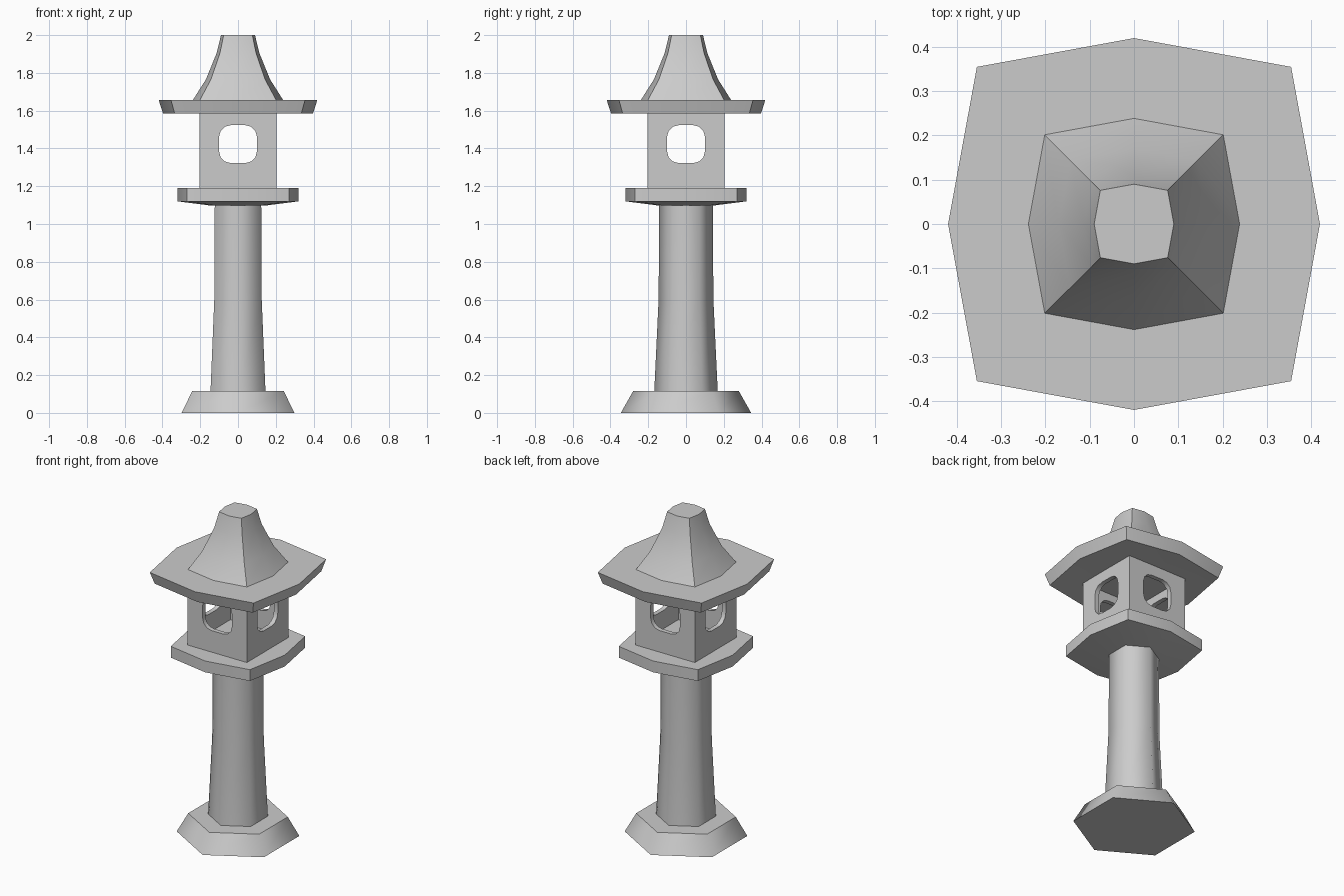
import bpy, bmesh
from math import sin, cos, radians

if "Cube" in bpy.data.objects:
    bpy.data.objects.remove(bpy.data.objects["Cube"])


def hex_ring(r, z):
    return [(r * sin(radians(60 * i)), -r * cos(radians(60 * i)), z) for i in range(6)]


def bowed_ring(m, z, k=0.845):
    # square whose side midpoints are pushed outwards
    c = m * k
    return [(x, y, z) for x, y in
            ((0, -m), (c, -c), (m, 0), (c, c), (0, m), (-c, c), (-m, 0), (-c, -c))]


def smooth(obj, angle):
    bpy.ops.object.select_all(action='DESELECT')
    obj.select_set(True)
    bpy.context.view_layer.objects.active = obj
    bpy.ops.object.shade_smooth_by_angle(angle=radians(angle))


def loft(name, rings, angle):
    bm = bmesh.new()
    loops = [[bm.verts.new(p) for p in ring] for ring in rings]
    n = len(loops[0])
    for a, b in zip(loops, loops[1:]):
        for i in range(n):
            j = (i + 1) % n
            bm.faces.new((a[i], a[j], b[j], b[i]))
    bm.faces.new(loops[0][::-1])
    bm.faces.new(loops[-1])
    bmesh.ops.recalc_face_normals(bm, faces=bm.faces)
    me = bpy.data.meshes.new(name)
    bm.to_mesh(me)
    bm.free()
    obj = bpy.data.objects.new(name, me)
    bpy.context.collection.objects.link(obj)
    smooth(obj, angle)
    return obj


def box(name, size, z):
    bpy.ops.mesh.primitive_cube_add(size=1, location=(0, 0, z))
    obj = bpy.context.object
    obj.name = name
    obj.scale = size
    bpy.ops.object.transform_apply(location=False, rotation=False, scale=True)
    return obj


# Hexagonal foot and tapering post
loft("foot", [hex_ring(0.345, 0), hex_ring(0.28, 0.115)], 58)
loft("post", [hex_ring(0.175, 0.004), hex_ring(0.168, 0.115),
              hex_ring(0.145, 0.6), hex_ring(0.142, 1.11)], 61)

# Platform under the light chamber
loft("platform", [bowed_ring(0.14, 1.097), bowed_ring(0.32, 1.12),
                  bowed_ring(0.32, 1.19)], 40)

# Hollow light chamber with a rounded window in each wall
chamber = box("light_chamber", (0.405, 0.405, 0.41), 1.39)
cutters = [box("cavity_cutter", (0.35, 0.35, 0.36), 1.39)]
for name, size, axis in (("window_cutter_y", (0.2, 1, 0.2), 1),
                         ("window_cutter_x", (1, 0.2, 0.2), 0)):
    cutter = box(name, size, 1.423)
    bm = bmesh.new()
    bm.from_mesh(cutter.data)
    edges = [e for e in bm.edges
             if abs(e.verts[0].co[axis] - e.verts[1].co[axis]) > 0.5]
    bmesh.ops.bevel(bm, geom=edges, offset=0.06, segments=3, profile=0.5, affect='EDGES')
    bm.to_mesh(cutter.data)
    bm.free()
    cutters.append(cutter)
for cutter in cutters:
    mod = chamber.modifiers.new(cutter.name, 'BOOLEAN')
    mod.operation = 'DIFFERENCE'
    mod.solver = 'EXACT'
    mod.object = cutter
    bpy.context.view_layer.objects.active = chamber
    bpy.ops.object.modifier_apply(modifier=mod.name)
for cutter in cutters:
    bpy.data.objects.remove(cutter)
smooth(chamber, 32)

# Wide eaves and the flared roof rising from them
loft("eaves", [bowed_ring(0.20, 1.59), bowed_ring(0.397, 1.585),
               bowed_ring(0.42, 1.657)], 40)
loft("roof", [bowed_ring(0.243, 1.65), bowed_ring(0.17, 1.765),
              bowed_ring(0.113, 1.905), bowed_ring(0.09, 2.0)], 40)
